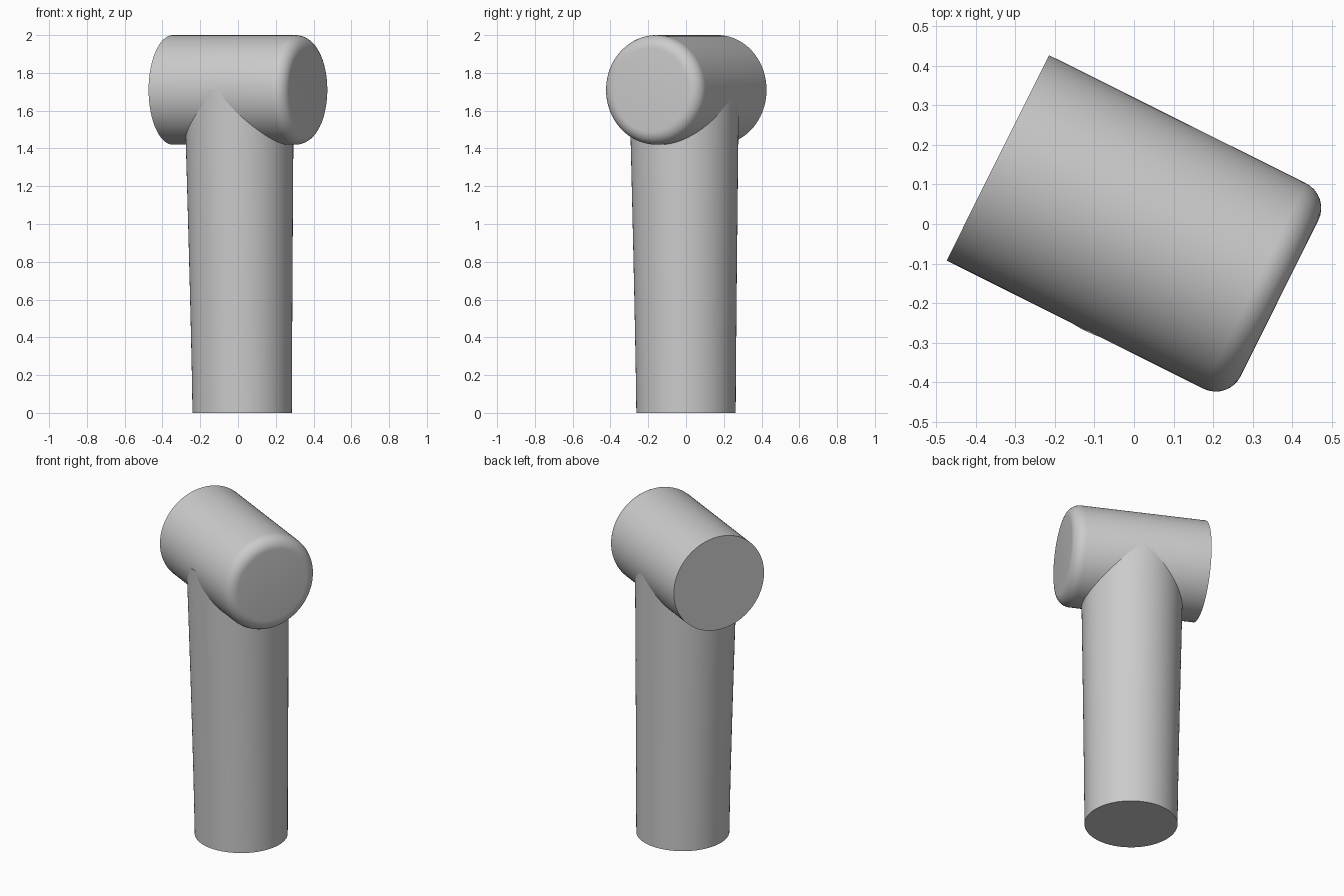
import bpy
import math
from mathutils import Matrix

cube = bpy.data.objects.get("Cube")
if cube:
    bpy.data.objects.remove(cube)

SIDES = 96

grey = bpy.data.materials.new("plain grey")
grey.use_nodes = True
grey.diffuse_color = (0.6, 0.6, 0.6, 1)
grey.node_tree.nodes["Principled BSDF"].inputs["Base Color"].default_value = (0.6, 0.6, 0.6, 1)


def loft(name, rings, matrix=Matrix()):
    """Capped round loft through rings of (x, y, z, radius)."""
    verts, faces = [], []
    for x, y, z, r in rings:
        for i in range(SIDES):
            a = math.tau * i / SIDES
            verts.append((x + r * math.cos(a), y + r * math.sin(a), z))
    for k in range(len(rings) - 1):
        for i in range(SIDES):
            j = (i + 1) % SIDES
            faces.append([k * SIDES + i, k * SIDES + j,
                          (k + 1) * SIDES + j, (k + 1) * SIDES + i])
    faces.append(list(range(SIDES))[::-1])
    faces.append([(len(rings) - 1) * SIDES + i for i in range(SIDES)])
    mesh = bpy.data.meshes.new(name)
    mesh.from_pydata(verts, [], faces)
    mesh.transform(matrix)
    mesh.materials.append(grey)
    obj = bpy.data.objects.new(name, mesh)
    bpy.context.collection.objects.link(obj)
    bpy.ops.object.select_all(action='DESELECT')
    obj.select_set(True)
    bpy.context.view_layer.objects.active = obj
    bpy.ops.object.shade_smooth_by_angle(angle=math.radians(35))
    return obj


# Handle: widens slightly and leans toward the head
handle = []
for k in range(9):
    t = k / 8
    s = t ** 1.2
    handle.append((0.022 - 0.017 * s, -0.01 * s, 1.71 * t, 0.263 + 0.027 * s))
loft("handle", handle)

# Head: horizontal cylinder, one flat end and one rounded rim
RADIUS, LENGTH, FILLET = 0.29, 0.795, 0.07
head = [(0, 0, 0, RADIUS)]
for k in range(9):
    a = math.pi / 2 * k / 8
    head.append((0, 0, LENGTH - FILLET + FILLET * math.sin(a),
                 RADIUS - FILLET + FILLET * math.cos(a)))
place = (Matrix.Translation((-0.344, 0.167, 1.71))
         @ Matrix.Rotation(math.radians(-26.5), 4, 'Z')
         @ Matrix.Rotation(math.pi / 2, 4, 'Y'))
loft("head", head, place)
